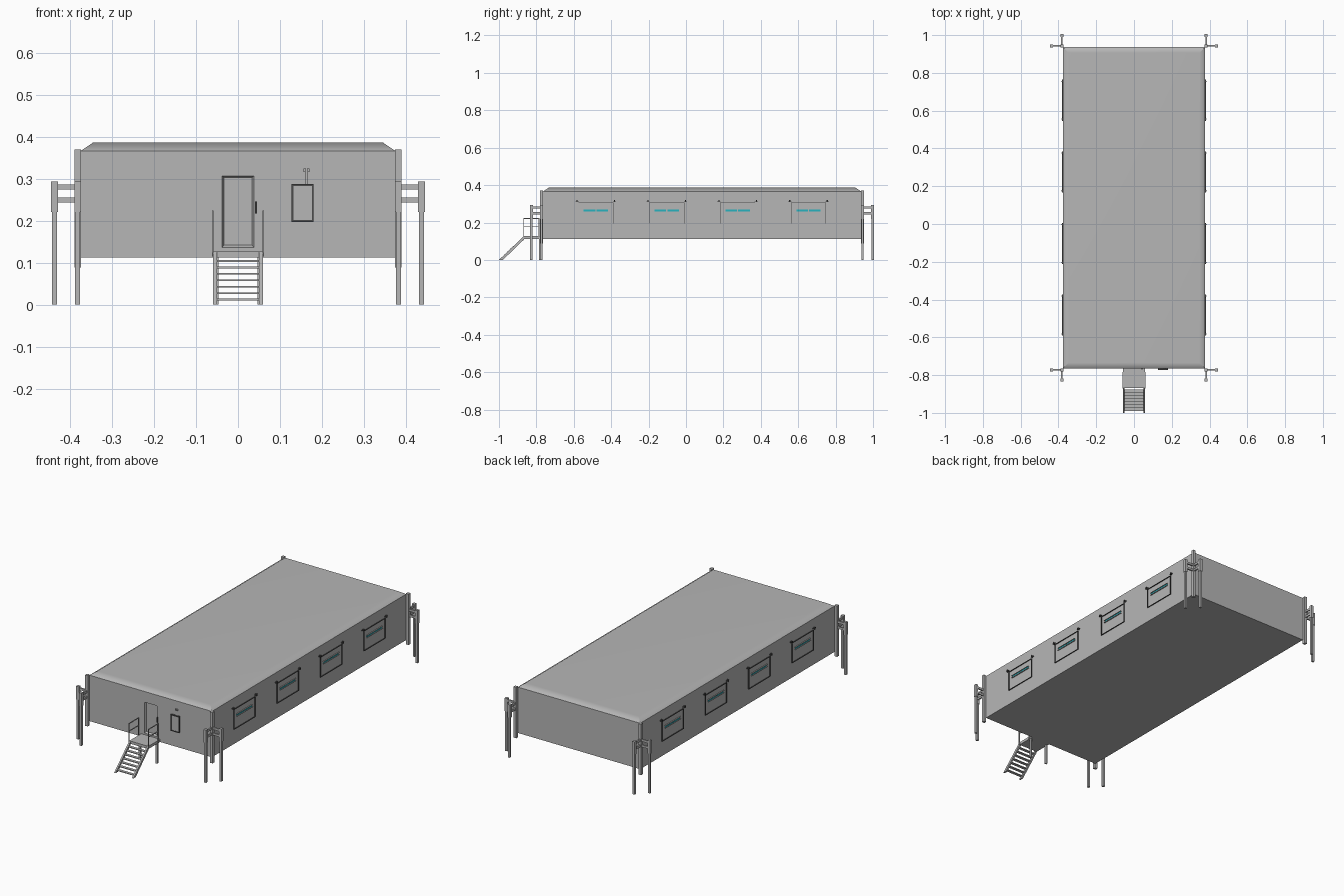
import bpy, bmesh, math
from mathutils import Vector

old = bpy.data.objects.get("Cube")
if old:
    bpy.data.objects.remove(old)


def material(name, rgb):
    m = bpy.data.materials.new(name)
    m.use_nodes = True
    m.diffuse_color = (*rgb, 1)
    m.node_tree.nodes["Principled BSDF"].inputs["Base Color"].default_value = (*rgb, 1)
    return m


GREY = material("panel grey", (0.47, 0.47, 0.47))
DARK = material("dark trim", (0.07, 0.07, 0.07))
TEAL = material("teal glass", (0.02, 0.45, 0.52))


def finish(name, bm, mat):
    bmesh.ops.recalc_face_normals(bm, faces=bm.faces)
    mesh = bpy.data.meshes.new(name)
    bm.to_mesh(mesh)
    bm.free()
    mesh.materials.append(mat)
    ob = bpy.data.objects.new(name, mesh)
    bpy.context.collection.objects.link(ob)
    return ob


def add_box(bm, lo, hi):
    lo, hi = Vector(lo), Vector(hi)
    verts = bmesh.ops.create_cube(bm, size=1)["verts"]
    for v in verts:
        v.co = (lo + hi) / 2 + v.co * (hi - lo)


def boxes(name, mat, pairs):
    bm = bmesh.new()
    for lo, hi in pairs:
        add_box(bm, lo, hi)
    return finish(name, bm, mat)


def bar(x, y, z0, z1, w):
    """Upright square bar centred on x, y."""
    return (x - w / 2, y - w / 2, z0), (x + w / 2, y + w / 2, z1)


W, Y0, Y1 = 0.375, -0.764, 0.936       # body half width, front and back
FLOOR, EAVE, TOP = 0.112, 0.366, 0.386

# Body shell with a sloped roof edge
bm = bmesh.new()
add_box(bm, (-W, Y0, FLOOR), (W, Y1, EAVE))
roof = [f for f in bm.faces if f.normal.z > 0.9]
bmesh.ops.inset_region(bm, faces=roof, thickness=0.042)
for v in roof[0].verts:
    v.co.z = TOP
body = finish("body", bm, GREY)

# Door recess with slanted jambs
bm = bmesh.new()
add_box(bm, (-0.042, Y0 - 0.01, 0.13), (0.042, Y0 + 0.01, 0.31))
for v in bm.verts:
    if v.co.y > Y0:
        v.co.x *= 0.8
        v.co.z += 0.012 if v.co.z < 0.2 else -0.007
cutter = finish("door_cutter", bm, GREY)
cutter.hide_render = True
mod = body.modifiers.new("door recess", "BOOLEAN")
mod.operation = "DIFFERENCE"
mod.solver = "EXACT"
mod.object = cutter
bpy.context.view_layer.objects.active = body
body.select_set(True)
bpy.ops.object.modifier_apply(modifier=mod.name)
bpy.data.objects.remove(cutter)
bpy.ops.object.shade_smooth_by_angle(angle=math.radians(35))
body.modifiers.new("weighted normals", "WEIGHTED_NORMAL").keep_sharp = True

boxes("door_handle", DARK, [((0.041, Y0 - 0.006, 0.217), (0.045, Y0, 0.245))])

# Corner posts with a pair of outrigger legs each
SPREAD = 0.055
for side, sx in (("left", 1), ("right", -1)):
    for end, py, sy in (("front", -0.772, -1), ("back", 0.943, 1)):
        px = sx * 0.382
        boxes(f"{end}_{side}_post", GREY, [bar(px, py, 0.088, 0.37, 0.016)])
        legs, arms = [], []
        for dx, dy in ((sx * SPREAD, 0), (0, sy * SPREAD)):
            x, y = px + dx, py + dy
            legs += [bar(x, y, 0.22, 0.293, 0.016), bar(x, y, 0, 0.22, 0.012)]
            for z in (0.249, 0.28):
                t = Vector((0.004, 0.004, 0.006))
                a = Vector((min(px, x), min(py, y), z)) - t
                b = Vector((max(px, x), max(py, y), z)) + t
                arms.append((a, b))
        boxes(f"{end}_{side}_legs", GREY, legs)
        boxes(f"{end}_{side}_arms", GREY, arms)

# Entry platform and its supports
PY = -0.867
boxes("platform", GREY, [((-0.058, PY, 0.112), (0.058, Y0, 0.127))])
boxes("platform_legs", GREY, [bar(s * 0.052, -0.782, 0, 0.112, 0.01) for s in (1, -1)])

# Stairs: slanted stringers and flat treads
for side, s in (("left", 1), ("right", -1)):
    bm = bmesh.new()
    profile = ((-1, 0), (-0.979, 0), (PY, 0.108), (PY, 0.127))
    face = bm.faces.new([bm.verts.new((s * 0.05, y, z)) for y, z in profile])
    out = bmesh.ops.extrude_face_region(bm, geom=[face])["geom"]
    for v in out:
        if isinstance(v, bmesh.types.BMVert):
            v.co.x += s * 0.009
    finish(f"{side}_stringer", bm, GREY)

treads = []
for i in range(7):
    z = 0.012 + i * 0.0153
    y = -0.982 + i * 0.0165
    treads.append(((-0.05, y - 0.008, z - 0.002), (0.05, y + 0.008, z + 0.002)))
boxes("treads", GREY, treads)

# Platform railings
for side, s in (("left", 1), ("right", -1)):
    x = s * 0.06
    parts = [bar(x, y, 0.115, 0.223, 0.004) for y in (-0.868, -0.786)]
    parts += [((x - 0.002, -0.87, z - 0.002), (x + 0.002, -0.784, z + 0.002))
              for z in (0.18, 0.222)]
    boxes(f"{side}_railing", GREY, parts)

# Framed notice board with a small lamp above
boxes("notice_board", GREY, [((0.13, Y0 - 0.007, 0.199), (0.178, Y0, 0.285))])
board_frame = [((x - 0.002, Y0 - 0.01, 0.197), (x + 0.002, Y0, 0.287)) for x in (0.13, 0.178)]
board_frame += [((0.128, Y0 - 0.01, z - 0.002), (0.18, Y0, z + 0.002)) for z in (0.199, 0.285)]
boxes("notice_board_frame", DARK, board_frame)
lamp = [bar(x, Y0 - 0.004, 0.285, 0.316, 0.002) for x in (0.16, 0.166)]
lamp += [bar(x, Y0 - 0.005, 0.316, 0.324, 0.006) for x in (0.159, 0.167)]
boxes("board_lamp", GREY, lamp)


# Side windows: thin rim, glazed slot and a hook at each upper corner
def wall_box(s, ya, yb, za, zb, depth):
    x0, x1 = sorted((s * (W - 0.001), s * (W + depth)))
    return (x0, ya, za), (x1, yb, zb)


for side, s in (("left", 1), ("right", -1)):
    rims, glass, slots, hooks = [], [], [], []
    for i in range(4):
        c = -0.482 + i * 0.379
        rims += [wall_box(s, c + d - 0.001, c + d + 0.001, 0.195, 0.305, 0.005)
                 for d in (-0.093, 0.093)]
        rims += [wall_box(s, c - 0.094, c + 0.094, z - 0.001, z + 0.001, 0.005)
                 for z in (0.195, 0.305)]
        glass += [wall_box(s, c + d - 0.031, c + d + 0.031, 0.26, 0.27, 0.002)
                  for d in (-0.034, 0.034)]
        slots += [wall_box(s, c - 0.068, c + 0.068, z - 0.001, z + 0.001, 0.006)
                  for z in (0.259, 0.271)]
        for d in (-0.1, 0.1):
            hooks += [wall_box(s, c + d - 0.009, c + d + 0.009, 0.312, 0.316, 0.006),
                      wall_box(s, c + d - 0.003, c + d + 0.003, 0.309, 0.319, 0.01)]
    boxes(f"{side}_window_rims", DARK, rims)
    boxes(f"{side}_window_glass", TEAL, glass)
    boxes(f"{side}_window_slots", GREY, slots)
    boxes(f"{side}_window_hooks", DARK, hooks)
